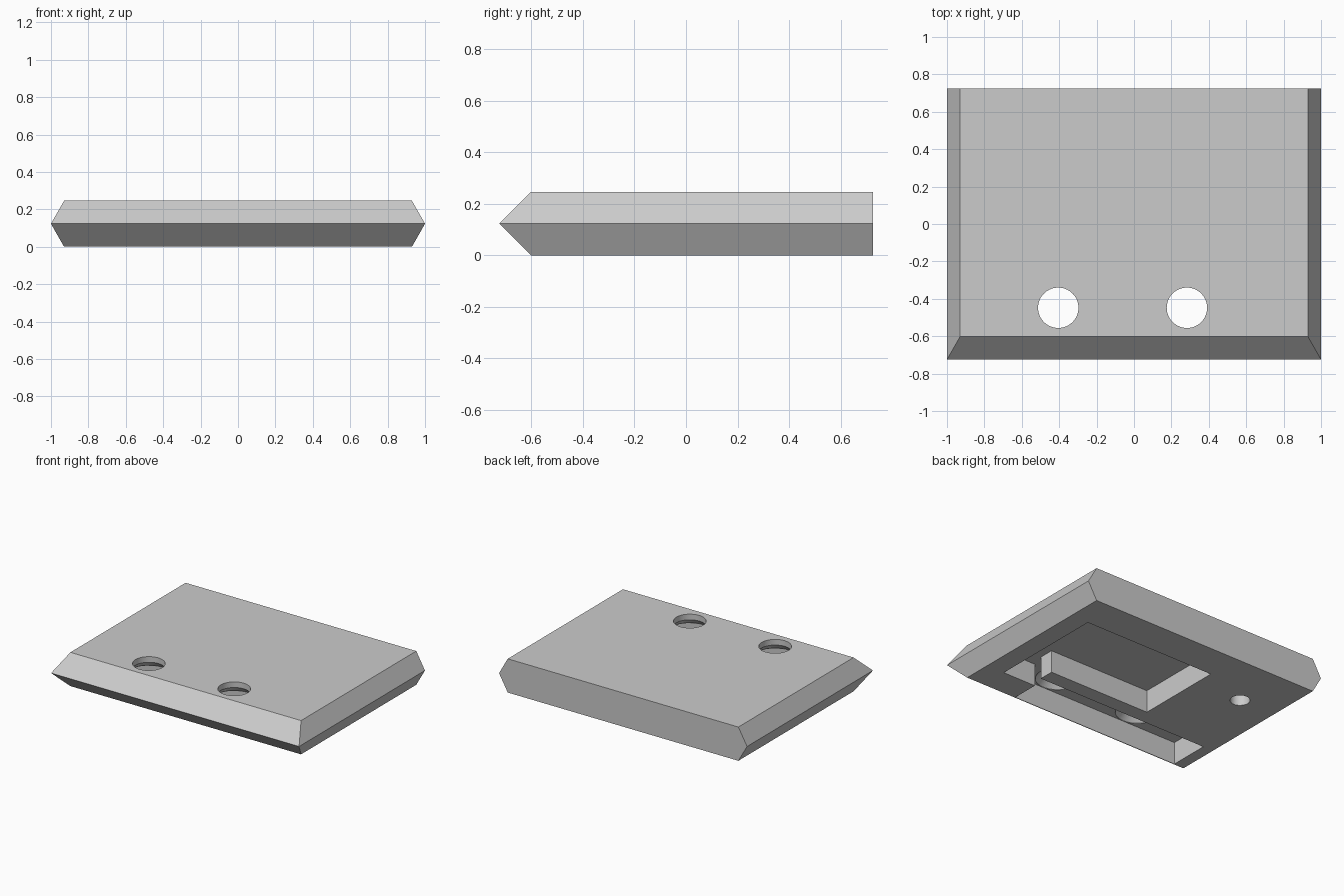
import bpy
import bmesh
import math

cube = bpy.data.objects.get("Cube")
if cube:
    bpy.data.objects.remove(cube, do_unlink=True)

grey = bpy.data.materials.new("plain_grey")
grey.use_nodes = True
colour = (0.6, 0.6, 0.6, 1)
grey.diffuse_color = colour
grey.node_tree.nodes["Principled BSDF"].inputs["Base Color"].default_value = colour


def loft(name, layers):
    """Solid through (outline, height) layers, bottom to top, outlines counter-clockwise."""
    bm = bmesh.new()
    rings = [[bm.verts.new((x, y, z)) for x, y in outline] for outline, z in layers]
    for low, high in zip(rings, rings[1:]):
        n = len(low)
        for i in range(n):
            j = (i + 1) % n
            bm.faces.new((low[i], low[j], high[j], high[i]))
    bm.faces.new(rings[0][::-1])
    bm.faces.new(rings[-1])
    bmesh.ops.recalc_face_normals(bm, faces=bm.faces)
    mesh = bpy.data.meshes.new(name)
    bm.to_mesh(mesh)
    bm.free()
    mesh.materials.append(grey)
    obj = bpy.data.objects.new(name, mesh)
    bpy.context.collection.objects.link(obj)
    return obj


def rectangle(half_width, front, back):
    return [(-half_width, front), (half_width, front), (half_width, back), (-half_width, back)]


def circle(x, y, r, sides=64):
    turn = 2 * math.pi / sides
    return [(x + r * math.cos(i * turn), y + r * math.sin(i * turn)) for i in range(sides)]


def cut(target, cutter):
    bpy.ops.object.select_all(action="DESELECT")
    bpy.context.view_layer.objects.active = target
    target.select_set(True)
    mod = target.modifiers.new("cut", "BOOLEAN")
    mod.operation = "DIFFERENCE"
    mod.solver = "EXACT"
    mod.object = cutter
    bpy.ops.object.modifier_apply(modifier=mod.name)
    bpy.data.objects.remove(cutter, do_unlink=True)


# Plate with pointed front and side edges and a flat back
TOP, MID, BACK = 0.246, 0.123, 0.725
inner = rectangle(0.93, -0.602, BACK)
outer = rectangle(1, -0.725, BACK)
plate = loft("bevelled_plate", [(inner, 0), (outer, MID), (inner, TOP)])

# Hooked pocket in the underside: wide bay, side channel and long front slot
CEILING = 0.163
pocket = [(0.787, 0.465), (-0.27, 0.465), (-0.27, -0.19), (0.55, -0.19), (0.55, -0.3),
          (-0.848, -0.3), (-0.848, -0.597), (0.52, -0.597), (0.52, -0.397), (0.787, -0.397)]
cut(plate, loft("pocket_cutter", [(pocket, -0.1), (pocket, CEILING)]))

# Round holes through the slot ceiling, flared on the underside
for x in (-0.405, 0.283):
    wide, narrow = circle(x, -0.448, 0.146), circle(x, -0.448, 0.108)
    cut(plate, loft("hole_cutter", [(wide, 0.1), (wide, CEILING + 0.002),
                                    (narrow, 0.205), (narrow, 0.3)]))

# Small blind hole in the underside
peg = circle(-0.64, 0.324, 0.066, 32)
cut(plate, loft("peg_hole_cutter", [(peg, -0.1), (peg, CEILING)]))

plate.select_set(True)
bpy.ops.object.shade_smooth_by_angle(angle=math.radians(25))
